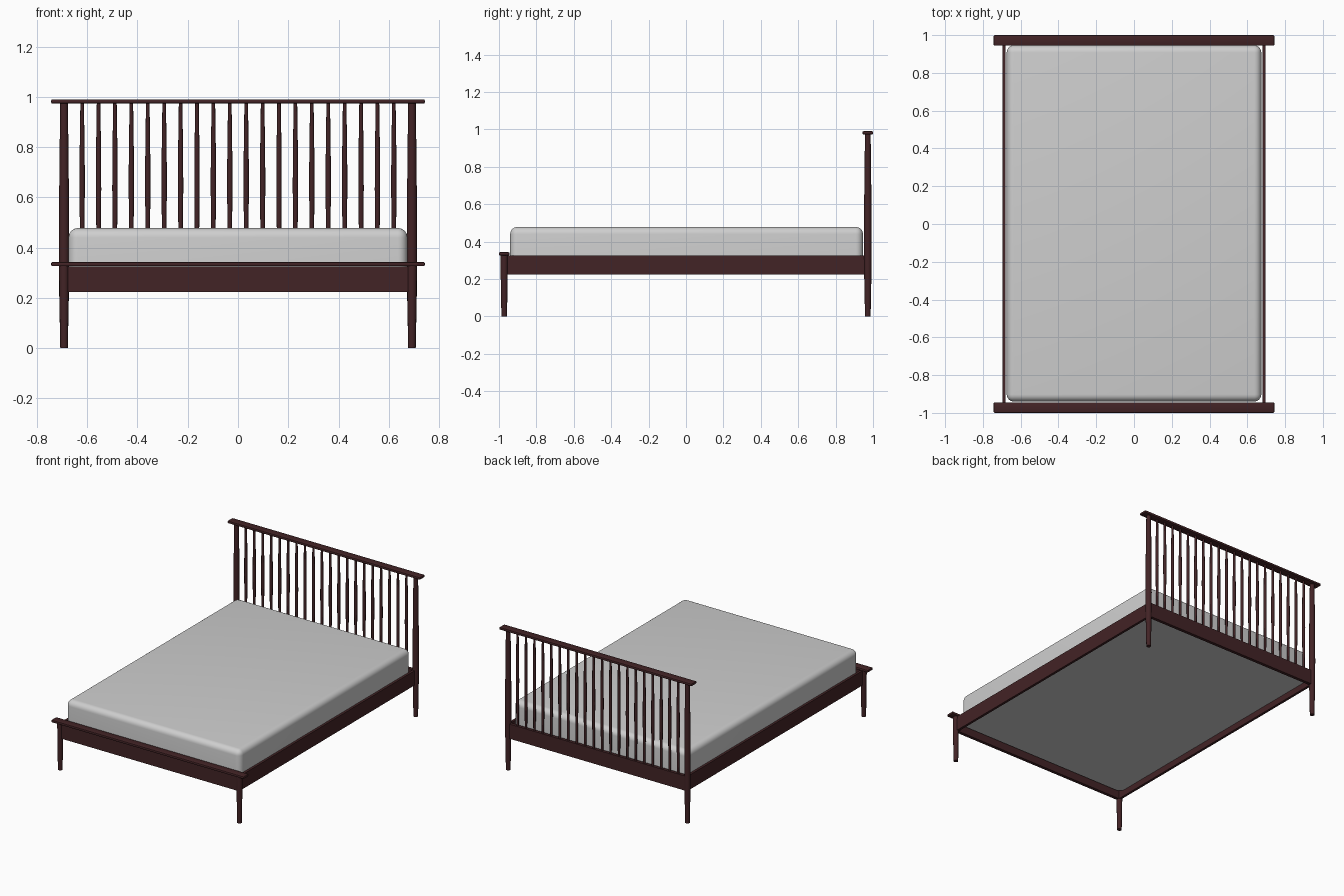
import bpy
import bmesh
import math

cube = bpy.data.objects.get("Cube")
if cube:
    bpy.data.objects.remove(cube, do_unlink=True)


def material(name, color):
    m = bpy.data.materials.new(name)
    m.use_nodes = True
    m.diffuse_color = (*color, 1)
    m.node_tree.nodes["Principled BSDF"].inputs["Base Color"].default_value = (*color, 1)
    return m


wood = material("dark red wood", (0.055, 0.017, 0.019))
fabric = material("pale grey fabric", (0.62, 0.62, 0.62))


def finish(name, bm, mat, angle):
    bmesh.ops.recalc_face_normals(bm, faces=bm.faces)
    mesh = bpy.data.meshes.new(name)
    bm.to_mesh(mesh)
    bm.free()
    obj = bpy.data.objects.new(name, mesh)
    bpy.context.collection.objects.link(obj)
    mesh.materials.append(mat)
    bpy.ops.object.select_all(action="DESELECT")
    obj.select_set(True)
    bpy.context.view_layer.objects.active = obj
    bpy.ops.object.shade_smooth_by_angle(angle=math.radians(angle))
    return obj


def box(name, x, y, z, mat=wood, bevel=0.0, segments=2, keep_bottom=False):
    """Box between the (low, high) pairs, with rounded edges."""
    bm = bmesh.new()
    bmesh.ops.create_cube(bm, size=1)
    for v in bm.verts:
        v.co = [(lo + hi) / 2 + c * (hi - lo) for (lo, hi), c in zip((x, y, z), v.co)]
    if bevel:
        edges = [e for e in bm.edges
                 if not keep_bottom or max(v.co.z for v in e.verts) > z[0] + 0.001]
        bmesh.ops.bevel(bm, geom=edges, offset=bevel, segments=segments,
                        profile=0.5, affect="EDGES")
    return finish(name, bm, mat, 40)


def turned(name, x, y, profile, sides=16):
    """Round post from (radius, height) pairs."""
    bm = bmesh.new()
    rings = [[bm.verts.new((x + r * math.cos(math.tau * i / sides),
                            y + r * math.sin(math.tau * i / sides), z))
              for i in range(sides)] for r, z in profile]
    for a, b in zip(rings, rings[1:]):
        for i in range(sides):
            j = (i + 1) % sides
            bm.faces.new((a[i], a[j], b[j], b[i]))
    bm.faces.new(rings[0])
    bm.faces.new(rings[-1])
    return finish(name, bm, wood, 40)


END_Y = 0.972
POST_X = 0.692
RAIL_Z = (0.223, 0.325)

# Legs, headboard posts and side rails on both sides
for side, s in (("left", 1), ("right", -1)):
    turned("front_leg_" + side, s * POST_X, -END_Y,
           [(0.015, 0), (0.0185, 0.2), (0.0195, 0.328)])
    turned("headboard_post_" + side, s * POST_X, END_Y,
           [(0.015, 0), (0.019, 0.2), (0.0205, 0.4), (0.0195, 0.6),
            (0.0175, 0.8), (0.015, 0.978)])
    box("side_rail_" + side, sorted((s * 0.679, s * 0.696)), (-0.965, 0.965), RAIL_Z)

# End rails and caps
for end, s, top in (("foot", -1, 0.343), ("head", 1, 0.99)):
    box(end + "_rail", (-0.69, 0.69), sorted((s * 0.96, s * 0.982)), RAIL_Z)
    box(end + "_cap", (-0.743, 0.743), sorted((s * 0.944, s)), (top - 0.017, top),
        bevel=0.005)

# Headboard spindles, thickest in the middle
COUNT = 20
for i in range(COUNT):
    x = -0.62 + 1.24 * i / (COUNT - 1)
    turned("spindle_%02d" % (i + 1), x, END_Y,
           [(0.0075, 0.32), (0.009, 0.48), (0.0108, 0.63), (0.0105, 0.72),
            (0.009, 0.85), (0.007, 0.978)], sides=12)

# Mattress resting inside the frame
box("mattress", (-0.674, 0.674), (-0.94, 0.946), (0.262, 0.478),
    mat=fabric, bevel=0.038, segments=6, keep_bottom=True)
